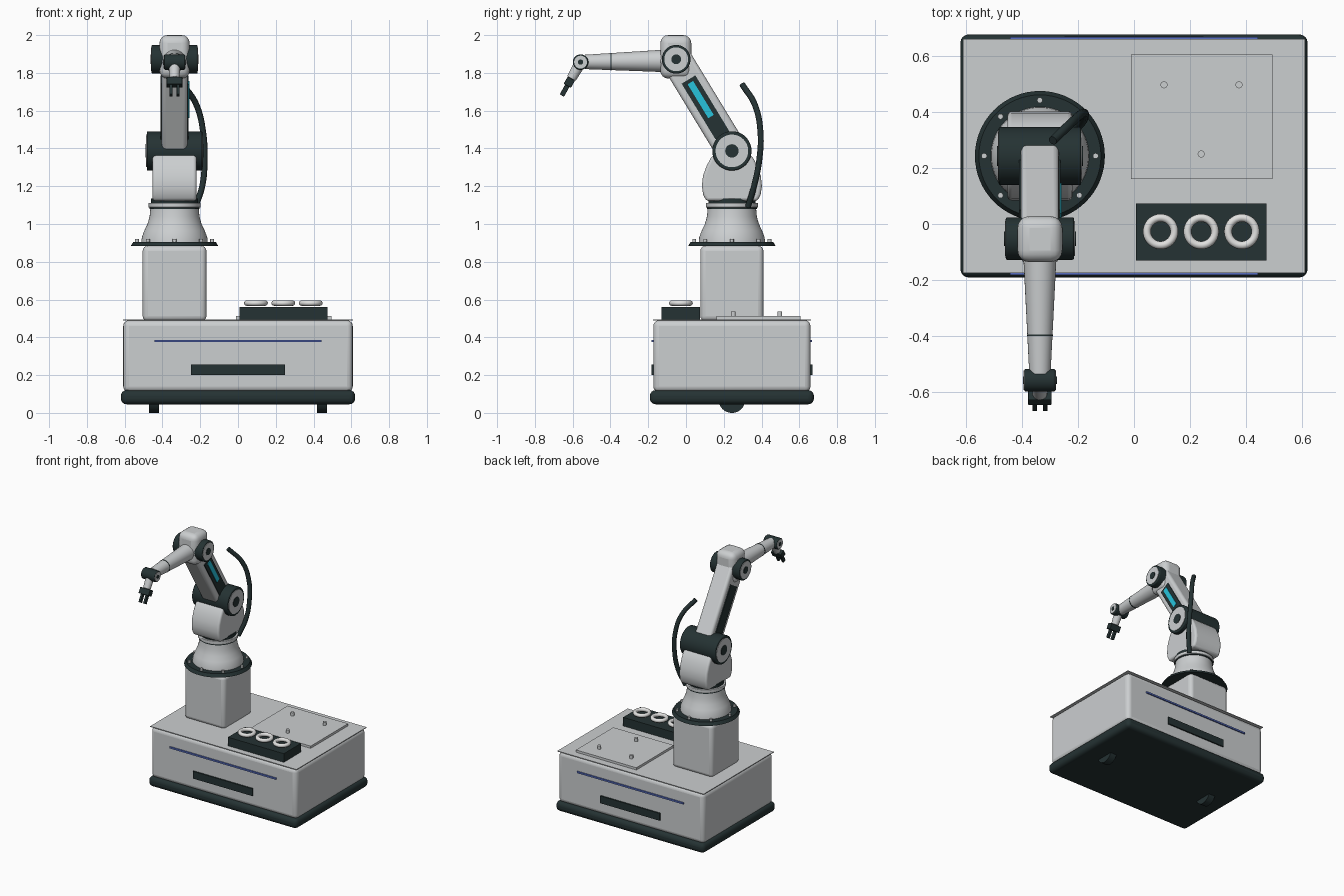
import bpy, bmesh, math
from mathutils import Vector, Matrix

cube = bpy.data.objects.get("Cube")
if cube:
    bpy.data.objects.remove(cube, do_unlink=True)


def material(name, rgb):
    m = bpy.data.materials.new(name)
    m.use_nodes = True
    m.diffuse_color = (*rgb, 1)
    m.node_tree.nodes["Principled BSDF"].inputs["Base Color"].default_value = (*rgb, 1)
    return m


LIGHT = material("light grey", (0.6, 0.62, 0.63))
DARK = material("dark slate", (0.018, 0.032, 0.033))
WHITE = material("off white", (0.75, 0.75, 0.74))
CYAN = material("cyan", (0.02, 0.55, 0.72))
BLUE = material("blue", (0.1, 0.16, 0.55))

AX, AY = -0.336, 0.243          # arm column axis
X = Vector((1, 0, 0))
Z = Vector((0, 0, 1))


def finish(name, bm, mat, bevel=0, segments=4):
    bmesh.ops.recalc_face_normals(bm, faces=bm.faces)
    me = bpy.data.meshes.new(name)
    bm.to_mesh(me)
    bm.free()
    ob = bpy.data.objects.new(name, me)
    bpy.context.collection.objects.link(ob)
    me.materials.append(mat)
    if bevel:
        mod = ob.modifiers.new("Bevel", "BEVEL")
        mod.width, mod.segments, mod.limit_method = bevel, segments, "ANGLE"
    bpy.ops.object.select_all(action="DESELECT")
    ob.select_set(True)
    bpy.context.view_layer.objects.active = ob
    bpy.ops.object.shade_smooth_by_angle(angle=math.radians(35))
    return ob


def box(name, centre, size, mat, bevel=0, axis=Z):
    """Box whose local z follows an axis lying in the yz plane."""
    bm = bmesh.new()
    bmesh.ops.create_cube(bm, size=1)
    side = axis.cross(X)
    turn = Matrix((X, side, axis)).transposed().to_4x4()
    bm.transform(Matrix.Translation(centre) @ turn @ Matrix.Diagonal((*size, 1)))
    return finish(name, bm, mat, bevel)


def rod(name, a, b, r1, mat, r2=None, bevel=0, sides=48):
    """Cylinder or cone from point a to point b."""
    a, b = Vector(a), Vector(b)
    bm = bmesh.new()
    bmesh.ops.create_cone(bm, cap_ends=True, segments=sides, radius1=r1,
                          radius2=r1 if r2 is None else r2, depth=(b - a).length)
    turn = Z.rotation_difference(b - a).to_matrix().to_4x4()
    bm.transform(Matrix.Translation((a + b) / 2) @ turn)
    return finish(name, bm, mat, bevel, 3)


def lathe(name, profile, mat, centre=(AX, AY, 0)):
    bm = bmesh.new()
    verts = [bm.verts.new((r, 0, z)) for r, z in profile]
    edges = [bm.edges.new(p) for p in zip(verts, verts[1:])]
    bmesh.ops.spin(bm, geom=verts + edges, axis=Z, cent=(0, 0, 0),
                   angle=math.tau, steps=64, use_merge=True)
    bmesh.ops.remove_doubles(bm, verts=bm.verts, dist=0.0001)
    bm.transform(Matrix.Translation(centre))
    return finish(name, bm, mat)


def joint(name, y, z, half, r):
    """Dark drum along x with a pale cap and dark hub at both ends."""
    rod(name + "_drum", (AX - half, y, z), (AX + half, y, z), r, DARK, bevel=0.006)
    for s, side in ((1, "left"), (-1, "right")):
        for part, mat, k, out in (("cap", LIGHT, 0.83, 0.003), ("hub", DARK, 0.34, 0.006)):
            rod(f"{name}_{part}_{side}", (AX + s * (half - 0.01), y, z),
                (AX + s * (half + out), y, z), r * k, mat)


# Mobile base
box("base_skirt", (0, AY, 0.083), (1.24, 0.868, 0.075), DARK, 0.03)
box("base_body", (0, AY, 0.3), (1.215, 0.832, 0.38), LIGHT, 0.03)
box("deck_plate", (0, AY, 0.4925), (1.22, 0.836, 0.005), LIGHT)
for s, side in ((-1, "front"), (1, "back")):
    box("light_strip_" + side, (0, AY + s * 0.418, 0.381), (0.886, 0.014, 0.012), BLUE)
    box("vent_" + side, (0, AY + s * 0.418, 0.228), (0.496, 0.016, 0.055), DARK)
for s, side in ((1, "left"), (-1, "right")):
    rod("wheel_" + side, (s * 0.444 - 0.026, AY, 0.071), (s * 0.444 + 0.026, AY, 0.071), 0.071, DARK)

# Work plate with locating pins
box("work_plate", (0.242, 0.383, 0.503), (0.504, 0.445, 0.018), LIGHT)
for i, (x, y) in enumerate(((0.107, 0.497), (0.375, 0.497), (0.24, 0.25))):
    rod(f"locating_pin_{i}", (x, y, 0.5), (x, y, 0.537), 0.0125, LIGHT, sides=24)

# Rack with three rings
box("ring_rack", (0.24, -0.028, 0.527), (0.466, 0.203, 0.066), DARK)
for i in range(3):
    loop = [(0.049 + 0.014 * math.cos(a * math.tau / 16), 0.014 * math.sin(a * math.tau / 16))
            for a in range(17)]
    lathe(f"rack_ring_{i}", loop, WHITE, (0.095 + 0.145 * i, -0.027, 0.581))

# Column, bolted flange and turret
box("column", (AX, AY, 0.685), (0.338, 0.334, 0.4), LIGHT, 0.028)
rod("flange", (AX, AY, 0.883), (AX, AY, 0.906), 0.232, DARK, 0.218, sides=64)
for i in range(8):
    a = i * math.tau / 8
    x, y = AX + 0.199 * math.cos(a), AY + 0.199 * math.sin(a)
    rod(f"flange_bolt_{i}", (x, y, 0.89), (x, y, 0.921), 0.01, LIGHT, sides=16)
lathe("turret", [(0, 0.9), (0.176, 0.9), (0.173, 0.93), (0.16, 0.965), (0.143, 1.0), (0.132, 1.04),
                 (0.128, 1.083), (0, 1.083)], LIGHT)
rod("turret_seam", (AX, AY, 1.08), (AX, AY, 1.088), 0.133, DARK)
rod("turret_collar", (AX, AY, 1.087), (AX, AY, 1.112), 0.138, LIGHT, bevel=0.004)
rod("turret_neck", (AX, AY, 1.11), (AX, AY, 1.135), 0.125, DARK)

# Shoulder housing: bulged profile extruded across x
half_profile = [(0.135, 1.122), (0.152, 1.155), (0.159, 1.2), (0.153, 1.255),
                (0.135, 1.305), (0.112, 1.35), (0.085, 1.378)]
outline = half_profile + [(-y, z) for y, z in reversed(half_profile)]
bm = bmesh.new()
face = bm.faces.new([bm.verts.new((AX - 0.116, AY + y, z)) for y, z in outline])
ext = bmesh.ops.extrude_face_region(bm, geom=[face])
bmesh.ops.translate(bm, vec=(0.232, 0, 0), verts=[v for v in ext["geom"] if isinstance(v, bmesh.types.BMVert)])
finish("shoulder_housing", bm, LIGHT, 0.015)

# Upper arm between shoulder and elbow, with side panels
shoulder = Vector((AX, AY, 1.387))
elbow = Vector((AX, -0.052, 1.872))
along = (elbow - shoulder).normalized()
box("upper_arm", (shoulder + elbow) / 2, (0.136, 0.165, 0.66), LIGHT, 0.02, along)
joint("shoulder_joint", shoulder.y, shoulder.z, 0.147, 0.104)
panel = shoulder.lerp(elbow, 0.475)
for s, side in ((1, "left"), (-1, "right")):
    box("arm_panel_" + side, panel + X * s * 0.068, (0.012, 0.085, 0.345), DARK, 0, along)
box("status_light", shoulder.lerp(elbow, 0.56) + X * 0.074, (0.008, 0.034, 0.21), CYAN, 0, along)

# Elbow
box("elbow_housing", (AX, -0.054, 1.885), (0.16, 0.164, 0.23), LIGHT, 0.042)
joint("elbow_joint", elbow.y, elbow.z, 0.122, 0.076)

# Tapered forearm and wrist
rod("forearm", (AX, -0.08, 1.864), (AX, -0.535, 1.858), 0.061, LIGHT, 0.038)
rod("forearm_seam", (AX, -0.394, 1.86), (AX, -0.4, 1.86), 0.0465, DARK)
wrist = Vector((AX, -0.558, 1.857))
joint("wrist_joint", wrist.y, wrist.z, 0.055, 0.041)

# Gripper
reach = Vector((0, -0.49, -0.872)).normalized()
rod("gripper_link", wrist + reach * 0.02, wrist + reach * 0.1, 0.03, LIGHT, 0.026, bevel=0.004)
box("gripper_palm", wrist + reach * 0.122, (0.084, 0.044, 0.044), DARK, 0.004, reach)
for s, side in ((1, "left"), (-1, "right")):
    box("gripper_finger_" + side, wrist + reach * 0.168 + X * s * 0.019,
        (0.016, 0.026, 0.07), DARK, 0.002, reach)

# Loose cable behind the arm
path = [(-0.29, 0.298, 1.738), (-0.22, 0.365, 1.63), (-0.185, 0.394, 1.49),
        (-0.177, 0.388, 1.34), (-0.188, 0.362, 1.207), (-0.225, 0.328, 1.09)]
curve = bpy.data.curves.new("cable", "CURVE")
curve.dimensions = "3D"
curve.bevel_depth, curve.bevel_resolution, curve.use_fill_caps = 0.016, 4, True
spline = curve.splines.new("BEZIER")
spline.bezier_points.add(len(path) - 1)
for p, co in zip(spline.bezier_points, path):
    p.co = co
    p.handle_left_type = p.handle_right_type = "AUTO"
curve.materials.append(DARK)
bpy.context.collection.objects.link(bpy.data.objects.new("cable", curve))
